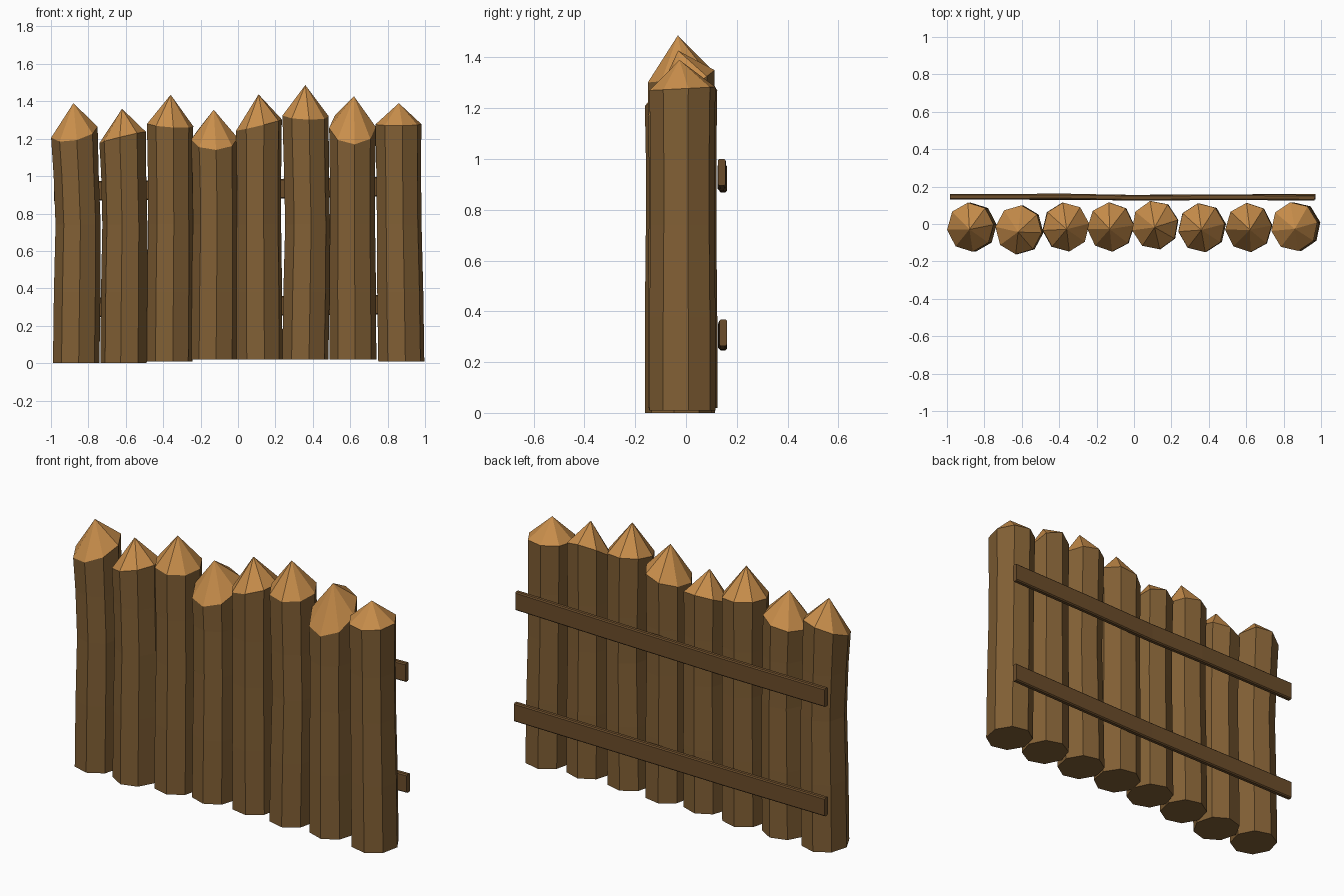
import bpy, bmesh, math
from mathutils import Vector

if "Cube" in bpy.data.objects:
    bpy.data.objects.remove(bpy.data.objects["Cube"])


def material(name, rgb):
    m = bpy.data.materials.new(name)
    m.diffuse_color = (*rgb, 1)
    m.use_nodes = True
    m.node_tree.nodes["Principled BSDF"].inputs["Base Color"].default_value = m.diffuse_color
    return m


BARK = material("bark", (0.22, 0.115, 0.035))
CUT = material("cut_wood", (0.58, 0.27, 0.07))
RAIL = material("rail_wood", (0.15, 0.075, 0.024))


def finish(name, bm, mats):
    bmesh.ops.recalc_face_normals(bm, faces=bm.faces)
    me = bpy.data.meshes.new(name)
    bm.to_mesh(me)
    bm.free()
    for m in mats:
        me.materials.append(m)
    ob = bpy.data.objects.new(name, me)
    bpy.context.collection.objects.link(ob)
    return ob


def loft(bm, rings):
    n = len(rings[0])
    for a, b in zip(rings, rings[1:]):
        for i in range(n):
            j = (i + 1) % n
            bm.faces.new((a[i], a[j], b[j], b[i]))


def log(name, xs, y, bottom, rim, slope, tip, turn):
    """Bent eight-sided log with a slanted shoulder and carved point.
    xs: centre x at bottom, middle, top; slope: shoulder rise to +x and +y."""
    bm = bmesh.new()
    x0, x1, x2 = xs
    levels = [(x0, bottom), ((x0 + x1) / 2, 0.38), (x1, 0.74),
              ((x1 + x2) / 2, 1.0), (x2, rim)]
    rings = []
    for k, (cx, z) in enumerate(levels):
        ring = []
        for i in range(8):
            a = math.radians(turn - 90 + 45 * i)
            c, s = math.cos(a), math.sin(a)
            lift = slope[0] * c + slope[1] * s if k == 4 else 0
            r = 0.97 if k in (2, 3) else 1
            ring.append(bm.verts.new((cx + 0.125 * r * c, y + 0.132 * r * s, z + lift)))
        rings.append(ring)
    loft(bm, rings)
    bm.faces.new(rings[0][::-1])
    apex = bm.verts.new((tip[0], y - 0.012, tip[1]))
    for i in range(8):
        f = bm.faces.new((rings[-1][i], rings[-1][(i + 1) % 8], apex))
        f.material_index = 1
    return finish(name, bm, [BARK, CUT])


# Eight pointed logs, left to right
LOGS = [
    ((-0.865, -0.855, -0.875), -0.017, 0.00, 1.235, (0.025, 0.045), (-0.88, 1.39), 6),
    ((-0.612, -0.605, -0.617), -0.031, 0.00, 1.207, (0.030, -0.005), (-0.62, 1.36), -7),
    ((-0.366, -0.360, -0.363), -0.016, 0.01, 1.273, (-0.008, 0.012), (-0.36, 1.435), 8),
    ((-0.126, -0.120, -0.126), -0.016, 0.02, 1.200, (0.000, 0.060), (-0.13, 1.355), 4),
    ((0.115, 0.112, 0.112), -0.006, 0.02, 1.273, (0.030, 0.005), (0.11, 1.437), 12),
    ((0.360, 0.372, 0.361), -0.020, 0.02, 1.322, (-0.005, 0.020), (0.36, 1.487), 9),
    ((0.615, 0.612, 0.612), -0.019, 0.02, 1.260, (-0.005, 0.090), (0.62, 1.427), 5),
    ((0.873, 0.862, 0.857), -0.014, 0.01, 1.277, (0.000, 0.007), (0.86, 1.39), 10),
]
for n, spec in enumerate(LOGS, 1):
    log(f"log_{n}", *spec)


def rail(name, path, height, thick):
    """Thin board with chamfered edges following a slightly crooked path."""
    bm = bmesh.new()
    h, t, c = height / 2, thick / 2, 0.006
    prof = [(-t, -h + c), (-t + c, -h), (t - c, -h), (t, -h + c),
            (t, h - c), (t - c, h), (-t + c, h), (-t, h - c)]
    rings = [[bm.verts.new((x, y + py, z + pz)) for py, pz in prof] for x, y, z in path]
    loft(bm, rings)
    bm.faces.new(rings[0])
    bm.faces.new(rings[-1])
    return finish(name, bm, [RAIL])


# Two back rails
rail("upper_rail", [(-0.985, 0.146, 0.920), (-0.35, 0.147, 0.925), (0.0, 0.140, 0.928),
                    (0.45, 0.143, 0.938), (0.965, 0.141, 0.948)], 0.105, 0.03)
rail("lower_rail", [(-0.985, 0.146, 0.298), (-0.35, 0.144, 0.300), (0.0, 0.141, 0.303),
                    (0.45, 0.143, 0.309), (0.97, 0.146, 0.316)], 0.105, 0.03)
